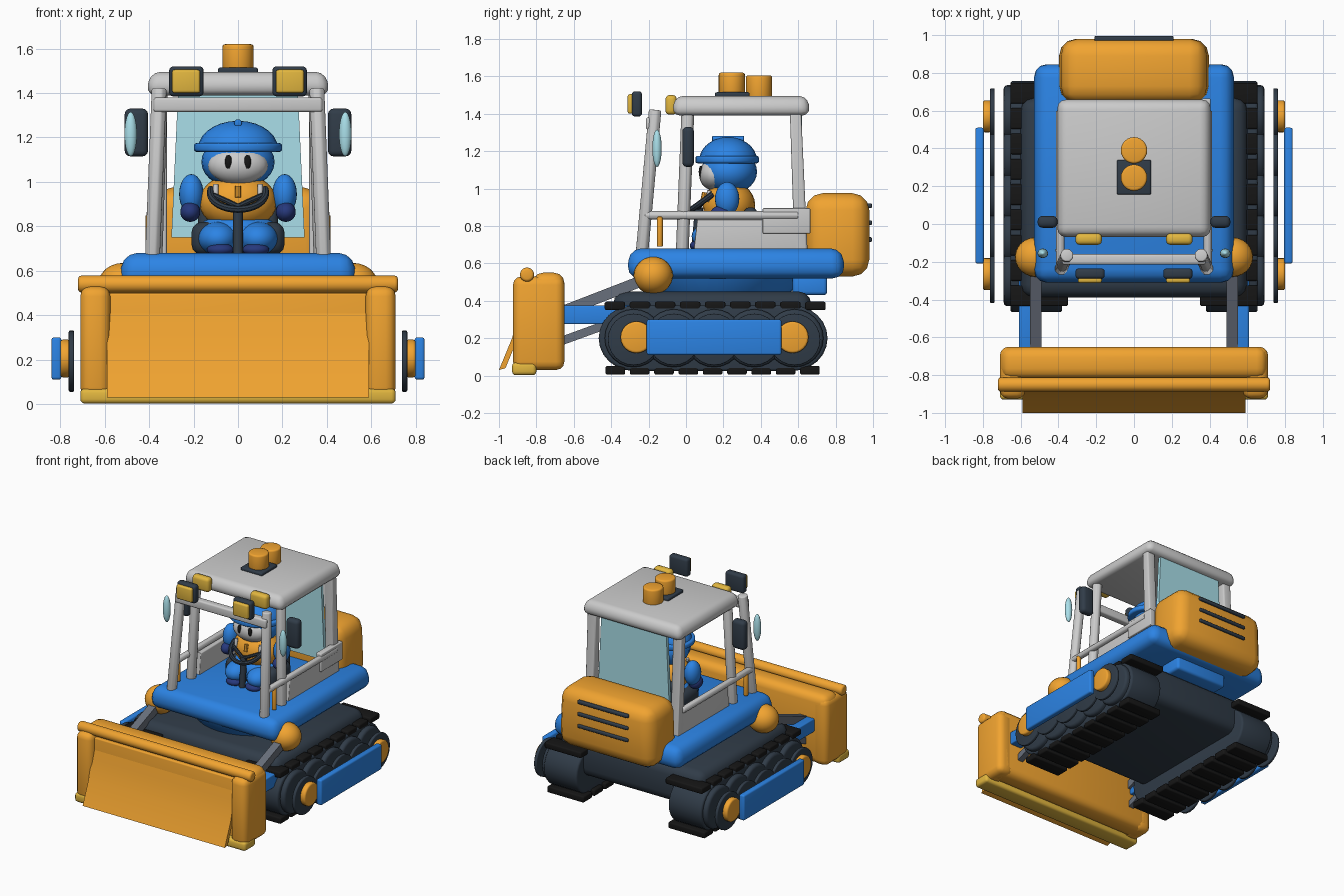
import bpy, bmesh, math
from mathutils import Vector, Matrix

if "Cube" in bpy.data.objects:
    bpy.data.objects.remove(bpy.data.objects["Cube"])

COLORS = dict(orange=(.88, .37, .03), blue=(.025, .23, .78), slate=(.03, .045, .065), black=(.008, .008, .008),
              steel=(.14, .16, .2), yellow=(.76, .47, .05), cyan=(.4, .74, .82), navy=(.02, .04, .2))
MATS = {}
for n, c in COLORS.items():
    MATS[n] = bpy.data.materials.new(n)
    MATS[n].diffuse_color = (*c, 1)


def finish(name, bm, mat=None, bevel=0, mirror=False, seg=3):
    if bevel:
        edges = [e for e in bm.edges if len(e.link_faces) == 2 and e.calc_face_angle() > .6]
        bmesh.ops.bevel(bm, geom=edges, offset=bevel, segments=seg, profile=.5, affect='EDGES', clamp_overlap=True)
    bmesh.ops.recalc_face_normals(bm, faces=bm.faces[:])
    me = bpy.data.meshes.new(name)
    bm.to_mesh(me)
    bm.free()
    me.polygons.foreach_set("use_smooth", [True] * len(me.polygons))
    me.set_sharp_from_angle(angle=math.radians(38))
    if mat:
        me.materials.append(MATS[mat])
    ob = bpy.data.objects.new(name, me)
    bpy.context.collection.objects.link(ob)
    if mirror:
        ob.modifiers.new("mirror", 'MIRROR').use_mirror_merge = False
    return ob


def box(name, x, y, z, mat=None, bevel=0, mirror=False, taper=(1, 1), copies=((0, 0),)):
    """Box from axis ranges; taper scales the top, copies are (dy, dz) offsets."""
    bm = bmesh.new()
    for dy, dz in copies:
        c = Vector((sum(x) / 2, sum(y) / 2 + dy, sum(z) / 2 + dz))
        for v in bmesh.ops.create_cube(bm, size=1)['verts']:
            t = taper if v.co.z > 0 else (1, 1)
            v.co = c + Vector((v.co.x * (x[1] - x[0]) * t[0], v.co.y * (y[1] - y[0]) * t[1], v.co.z * (z[1] - z[0])))
    return finish(name, bm, mat, bevel, mirror)


def rod(name, p, q, r, mat=None, bevel=0, mirror=False, sides=16, r2=None):
    """Cylinder or cone from p to q."""
    p, q = Vector(p), Vector(q)
    bm = bmesh.new()
    m = Matrix.Translation((p + q) / 2) @ (q - p).to_track_quat('Z', 'Y').to_matrix().to_4x4()
    if sides == 4:
        m = m @ Matrix.Rotation(math.pi / 4, 4, 'Z')
    bmesh.ops.create_cone(bm, cap_ends=True, segments=sides, radius1=r, radius2=r if r2 is None else r2,
                          depth=(q - p).length, matrix=m)
    return finish(name, bm, mat, bevel, mirror)


def ball(name, c, s, mat=None, mirror=False, cut=None):
    bm = bmesh.new()
    bmesh.ops.create_uvsphere(bm, u_segments=24, v_segments=14, radius=1)
    for v in bm.verts:
        v.co = Vector(c) + Vector(a * b for a, b in zip(v.co, s))
        if cut is not None:
            v.co.z = max(v.co.z, cut)
    return finish(name, bm, mat, 0, mirror)


def prism(name, pts, x0, x1, mat=None, bevel=0, mirror=False):
    """Extrude a (y, z) profile along x."""
    bm = bmesh.new()
    f = bm.faces.new([bm.verts.new((x0, *p)) for p in pts])
    for v in bmesh.ops.extrude_face_region(bm, geom=[f])['geom']:
        if isinstance(v, bmesh.types.BMVert):
            v.co.x = x1
    return finish(name, bm, mat, bevel, mirror)


# Blade
box("blade_back", (-.705, .705), (-.82, -.65), (.03, .55), "orange", .055)
box("blade_side", (.575, .71), (-.925, -.65), (.03, .53), "orange", .045, True)
rod("blade_top_beam", (-.72, -.85, .54), (.72, -.85, .54), .038, "orange", .015)
curve = [(-.86, .5), (-.895, .34), (-.93, .2), (-1, .03)]
prism("blade_face", curve + [(y + .035, z + .01) for y, z in reversed(curve)], -.59, .59, "orange")
box("blade_filler", (-.58, .58), (-.88, -.78), (.06, .5), "orange", .01)
box("blade_edge", (-.71, .71), (-.93, -.8), (.002, .07), "yellow", .02)

# Blade arms
box("blade_arm", (.51, .61), (-.68, -.2), (.275, .375), "blue", .008, True)
rod("arm_strut", (.52, -.15, .54), (.52, -.68, .335), .042, "steel", 0, True, 4)
rod("lower_strut", (.52, -.35, .3), (.52, -.68, .18), .032, "steel", 0, True, 4)
ball("arm_joint", (.52, -.175, .535), (.11, .105, .1), "orange", True)

# Tracks
N = 12
ring = [(-.28 - .187 * math.sin(math.pi * i / N), .2 + .175 * math.cos(math.pi * i / N)) for i in range(N + 1)]
ring += [(.29 - y, .4 - z) for y, z in ring]
prism("track_belt", ring, .38, .655, "slate", .015, True)
for i in range(5):
    y = -.28 + .215 * i
    rod(f"road_wheel_{i}", (.6, y, .2), (.69, y, .2), .155, "slate", .02, True, 24)
    rod(f"wheel_disc_{i}", (.738, y, .193), (.762, y, .193), .138, "slate", .006, True, 24)
box("tread_top", (.35, .655), (-.435, -.325), (.35, .395), "black", .01, True,
    copies=[(.134 * i, 0) for i in range(9)])
box("tread_bottom", (.35, .655), (-.43, -.325), (.005, .052), "black", .01, True,
    copies=[(.13 * i, 0) for i in range(9)])
for y, n in ((-.265, "front"), (.57, "rear")):
    rod(n + "_hub", (.755, y, .205), (.8, y, .205), .085, "orange", .012, True, 24)
box("side_guard", (.795, .84), (-.21, .51), (.11, .3), "blue", .012, True)

# Chassis and deck
box("chassis", (-.6, .6), (-.39, .67), (.17, .45), "slate", .07)
rod("turntable", (0, .17, .43), (0, .17, .54), .38, "blue", .01, sides=32, r2=.46)
box("rear_step", (-.22, .22), (.57, .755), (.43, .54), "blue", .02)
box("deck", (-.535, .535), (-.315, .85), (.52, .68), "blue", .065, taper=(.97, .98))

# Engine housing
box("engine_cover", (-.4, .4), (.64, .98), (.53, .975), "orange", .09, taper=(.96, 1))
box("engine_vents", (-.21, .21), (.965, .995), (.715, .74), "slate", .008, copies=[(0, .09 * i) for i in range(3)])

# Cab frame
rod("front_pillar", (.385, -.235, .66), (.355, -.165, 1.42), .036, None, .008, True, 8)
rod("mid_pillar", (.375, -.02, .66), (.35, .01, 1.42), .036, None, .008, True, 8)
prism("rear_pillar", [(.58, .66), (.65, .66), (.615, 1.42), (.555, 1.42)], .32, .39, None, .012, True)
box("front_crossbar", (-.38, .38), (-.215, -.16), (1.315, 1.38), None, .012)
box("roof", (-.415, .415), (-.075, .665), (1.39, 1.495), None, .045, taper=(.95, .96))
box("rear_window", (-.3, .3), (.595, .62), (.75, 1.4), "cyan", taper=(.9, 1))
prism("side_panel", [(.04, .66), (.6, .66), (.6, .835), (.06, .835)], .35, .39, None, .008, True)
box("side_box", (.36, .405), (.41, .665), (.76, .895), None, .006)
rod("handrail", (.39, -.22, .857), (.39, .6, .857), .024, None, .006, True, 8)
rod("grab_handle", (.4, -.14, .69), (.4, -.14, .85), .016, "orange", .004, True, 12)

# Lamps, mirrors and beacons
box("lamp_housing", (.155, .31), (-.29, -.235), (1.385, 1.52), "slate", .018, True)
box("lamp_lens", (.17, .297), (-.312, -.28), (1.4, 1.505), "yellow", .012, True)
box("roof_lamp", (.17, .31), (-.11, -.05), (1.395, 1.5), "yellow", .022, True)
box("mirror_pad", (.405, .51), (-.02, .043), (1.115, 1.33), "slate", .025, True)
ball("mirror_glass", (.483, -.155, 1.215), (.028, .025, .1), "cyan", True)
box("beacon_base", (-.09, .09), (.155, .34), (1.485, 1.515), "slate", .01)
rod("beacon_front", (0, .245, 1.5), (0, .245, 1.62), .07, "orange", .012, sides=24)
rod("beacon_rear", (0, .39, 1.48), (0, .39, 1.605), .07, "orange", .012, sides=24)

# Seat and steering
box("seat_base", (-.21, .21), (.12, .36), (.67, .82), "slate", .05)
box("seat_back", (-.18, .18), (.31, .38), (.7, .9), "slate", .03)
rod("steering_column", (0, .05, .67), (0, .07, .9), .022, "slate", sides=12)
bm = bmesh.new()
TILT = Matrix.Rotation(math.radians(36), 3, 'X')
rings = []
for i in range(21):  # open rim on the side facing away from the driver
    a = math.radians(165 + 210 * i / 20)
    rings.append([])
    for j in range(8):
        b = math.tau * j / 8
        r = .125 + .016 * math.cos(b)
        rings[-1].append(bm.verts.new(TILT @ Vector((r * math.cos(a), r * math.sin(a), .016 * math.sin(b)))
                                      + Vector((0, .115, .95))))
for p, q in zip(rings, rings[1:]):
    for j in range(8):
        bm.faces.new((p[j], q[j], q[j - 7], p[j - 7]))
bm.faces.new(rings[0])
bm.faces.new(rings[-1])
finish("steering_wheel", bm, "slate")
rod("wheel_spoke", (.11, .1, .94), (0, .06, .89), .012, "slate", mirror=True, sides=8)

# Driver
ball("driver_body", (0, .23, .91), (.175, .14, .13), "orange")
ball("driver_hips", (0, .22, .77), (.19, .13, .09), "blue")
ball("driver_leg", (.09, .15, .745), (.09, .12, .075), "blue", True)
ball("driver_shoe", (.08, .07, .695), (.06, .05, .03), "navy", True)
ball("driver_arm", (.21, .22, .945), (.055, .065, .09), "blue", True)
ball("driver_hand", (.215, .19, .865), (.045, .06, .045), "navy", True)
rod("overall_strap", (.1, .115, .93), (.1, .125, .99), .012, None, .003, True, 8)
rod("overall_button", (0, .09, .93), (0, .1, .98), .014, "orange", sides=8)
ball("driver_head", (0, .23, 1.09), (.165, .15, .12), "blue")
ball("driver_face", (0, .15, 1.075), (.135, .08, .085))
ball("driver_eye", (.043, .08, 1.09), (.016, .012, .032), "black", True)
ball("helmet_dome", (0, .225, 1.15), (.18, .155, .125), "blue", cut=1.14)
ob = rod("helmet_brim", (0, 0, 1.135), (0, 0, 1.175), .17, "blue", .012, sides=28)
ob.scale, ob.location = (1.17, 1, 1), (0, .22, 0)
rod("helmet_crest", (0, .14, 1.265), (0, .31, 1.265), .018, "blue", .005, sides=10)

for m in bpy.data.materials:
    if m.users and not m.is_grease_pencil:
        m.use_nodes = True
        m.node_tree.nodes["Principled BSDF"].inputs["Base Color"].default_value = m.diffuse_color
